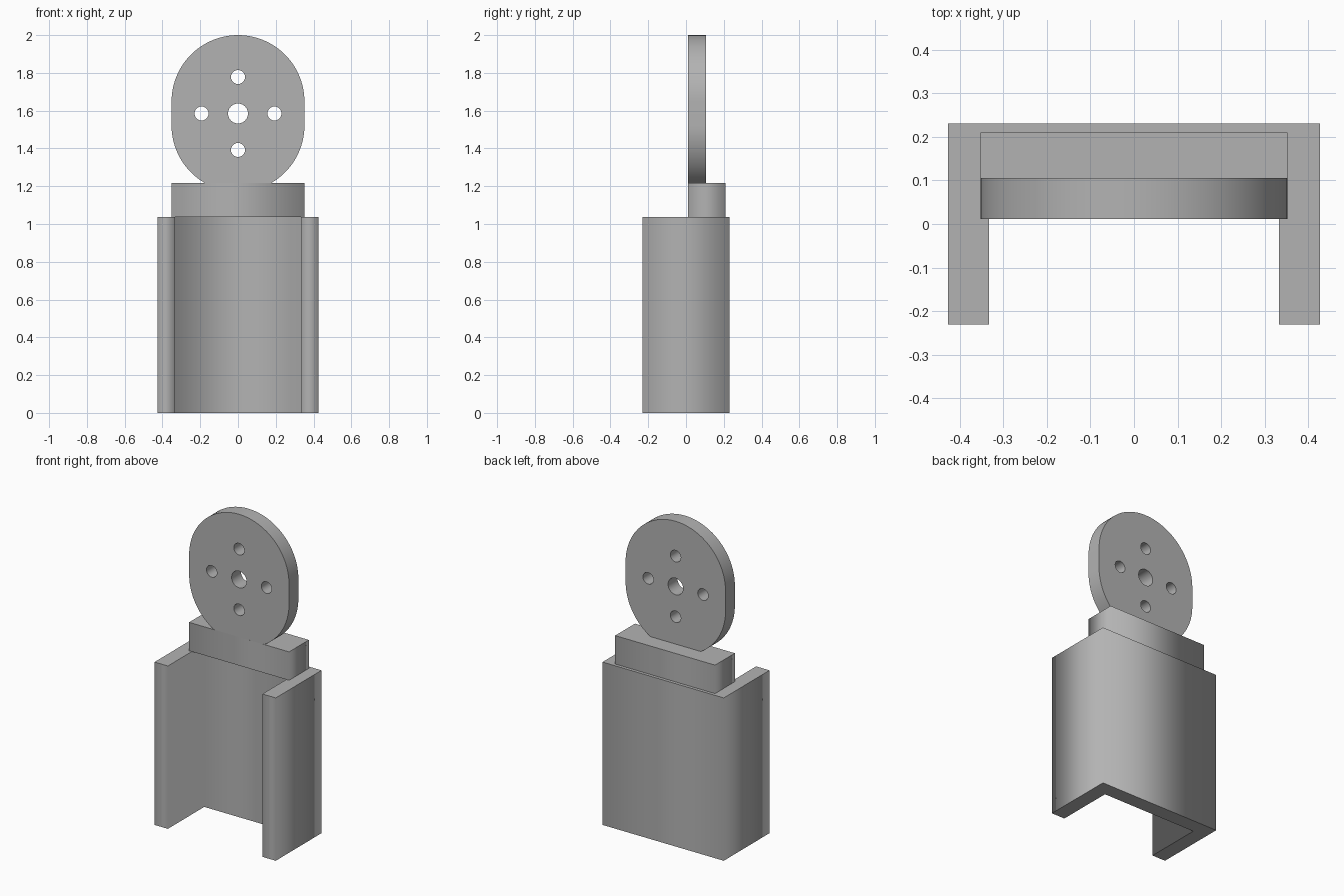
import bpy, bmesh
from math import sin, cos, radians, pi

cube = bpy.data.objects.get("Cube")
if cube:
    bpy.data.objects.remove(cube, do_unlink=True)

grey = bpy.data.materials.new("plain grey")
grey.use_nodes = True
colour = (0.45, 0.45, 0.45, 1)
grey.diffuse_color = colour
grey.node_tree.nodes["Principled BSDF"].inputs["Base Color"].default_value = colour


def arc(cx, cy, r, start, end, steps):
    angles = [radians(start + (end - start) * i / steps) for i in range(steps + 1)]
    return [(cx + r * cos(a), cy + r * sin(a)) for a in angles]


def prism(name, loops, depth, location, upright=False):
    """Extrude a closed outline with optional holes, centred on its plane."""
    curve = bpy.data.curves.new(name, "CURVE")
    curve.dimensions = "2D"
    curve.fill_mode = "BOTH"
    curve.extrude = depth / 2
    for loop in loops:
        spline = curve.splines.new("POLY")
        spline.points.add(len(loop) - 1)
        for point, (u, v) in zip(spline.points, loop):
            point.co = (u, v, 0, 1)
        spline.use_cyclic_u = True
    source = bpy.data.objects.new(name + "_outline", curve)
    bpy.context.collection.objects.link(source)
    bpy.context.view_layer.update()
    mesh = bpy.data.meshes.new_from_object(source)
    bpy.data.objects.remove(source, do_unlink=True)
    bpy.data.curves.remove(curve)
    bm = bmesh.new()
    bm.from_mesh(mesh)
    bmesh.ops.remove_doubles(bm, verts=bm.verts, dist=1e-5)
    bmesh.ops.recalc_face_normals(bm, faces=bm.faces)
    bm.to_mesh(mesh)
    bm.free()
    mesh.name = name
    mesh.materials.clear()
    mesh.materials.append(grey)
    obj = bpy.data.objects.new(name, mesh)
    obj.location = location
    if upright:
        obj.rotation_euler.x = pi / 2
    bpy.context.collection.objects.link(obj)
    return obj


# U-shaped channel, open at the front
half_w, half_d, wall, height = 0.427, 0.23, 0.094, 1.037
inner, web = half_w - wall, half_d - wall
channel = [(-half_w, -half_d), (-inner, -half_d), (-inner, web), (inner, web),
           (inner, -half_d), (half_w, -half_d), (half_w, half_d), (-half_w, half_d)]
prism("channel", [channel], height, (0, 0, height / 2))

# Mounting block on top of the channel
radius, front, top = 0.352, 0.011, 1.218
block = [(-radius, front), (radius, front), (radius, 0.21), (-radius, 0.21)]
prism("mounting_block", [block], top - height, (0, 0, (top + height) / 2))

# Rounded plate with a centre hole and four bolt holes
centre, offset, thick = 1.585, 0.063, 0.094
outline = (arc(0, centre + offset, radius, 0, 180, 48)
           + arc(0, centre - offset, radius, 180, 239.7, 20)
           + arc(0, centre - offset, radius, 300.3, 360, 20))
holes = [arc(0, centre, 0.053, 0, 345, 23)]
for k in range(4):
    a = k * pi / 2
    holes.append(arc(0.193 * cos(a), centre + 0.193 * sin(a), 0.037, 0, 345, 23))
plate = prism("round_plate", [outline] + holes, thick, (0, front + thick / 2, 0), True)

bpy.ops.object.select_all(action="DESELECT")
plate.select_set(True)
bpy.context.view_layer.objects.active = plate
bpy.ops.object.shade_smooth_by_angle(angle=radians(30))
